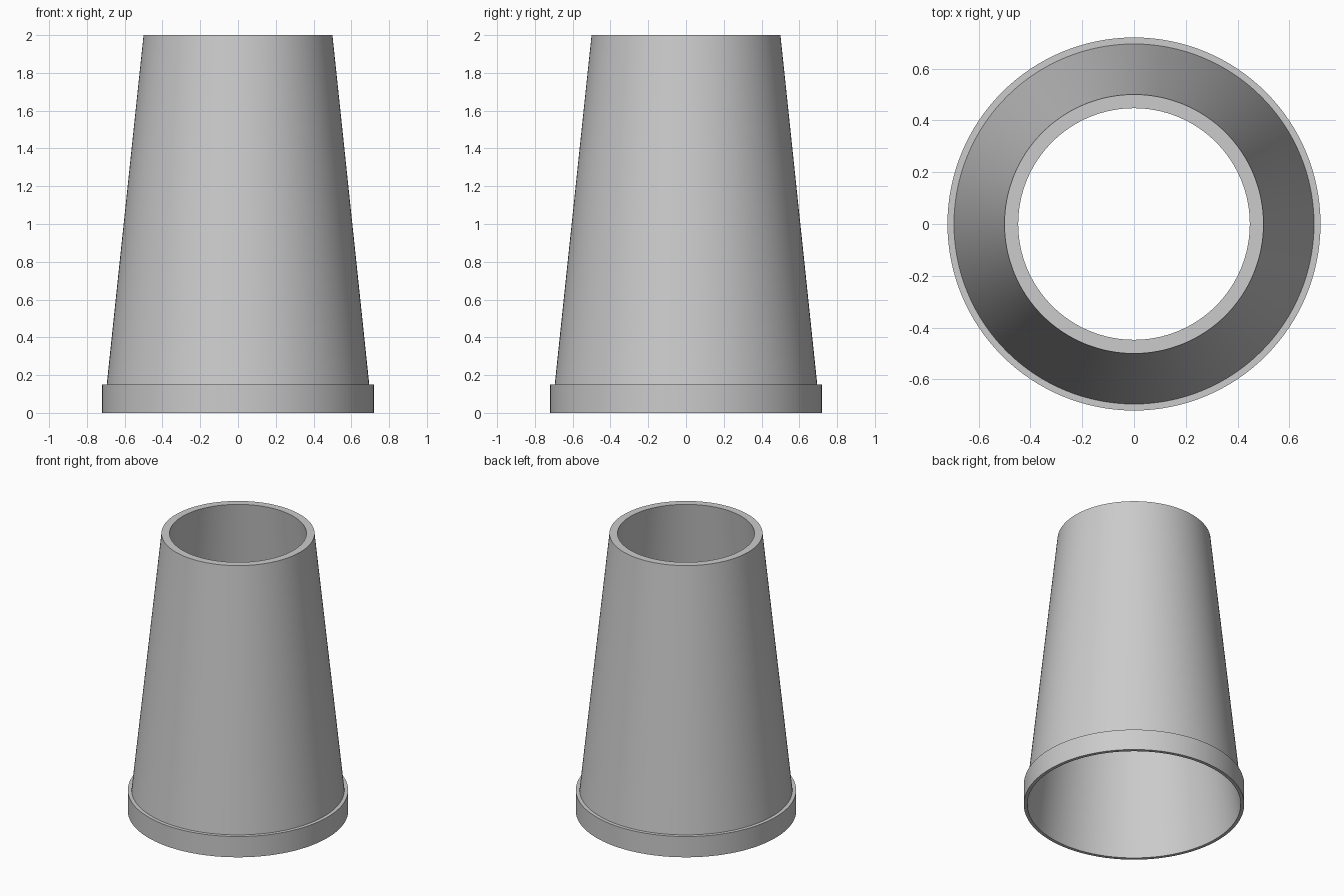
import bpy
import bmesh
from math import radians

SEGMENTS = 128

cube = bpy.data.objects.get("Cube")
if cube:
    bpy.data.objects.remove(cube, do_unlink=True)

grey = bpy.data.materials.new("light grey")
grey.use_nodes = True
colour = (0.6, 0.6, 0.6, 1)
grey.diffuse_color = colour
grey.node_tree.nodes["Principled BSDF"].inputs["Base Color"].default_value = colour

# Closed (radius, height) profile: foot collar, tapering wall, open bore
profile = [(0.72, 0), (0.72, 0.15), (0.695, 0.15), (0.5, 2), (0.447, 2), (0.697, 0)]

bm = bmesh.new()
verts = [bm.verts.new((r, 0, z)) for r, z in profile]
edges = [bm.edges.new((a, b)) for a, b in zip(verts, verts[1:] + verts[:1])]
bmesh.ops.spin(bm, geom=verts + edges, cent=(0, 0, 0), axis=(0, 0, 1),
               angle=radians(360), steps=SEGMENTS, use_merge=True)
bmesh.ops.remove_doubles(bm, verts=bm.verts, dist=0.0001)
bmesh.ops.recalc_face_normals(bm, faces=bm.faces)

mesh = bpy.data.meshes.new("tapered_sleeve")
bm.to_mesh(mesh)
bm.free()
mesh.materials.append(grey)
sleeve = bpy.data.objects.new("tapered_sleeve", mesh)
bpy.context.collection.objects.link(sleeve)

# Smooth round walls with sharp rims
bpy.ops.object.select_all(action="DESELECT")
sleeve.select_set(True)
bpy.context.view_layer.objects.active = sleeve
bpy.ops.object.shade_smooth_by_angle(angle=radians(30))
